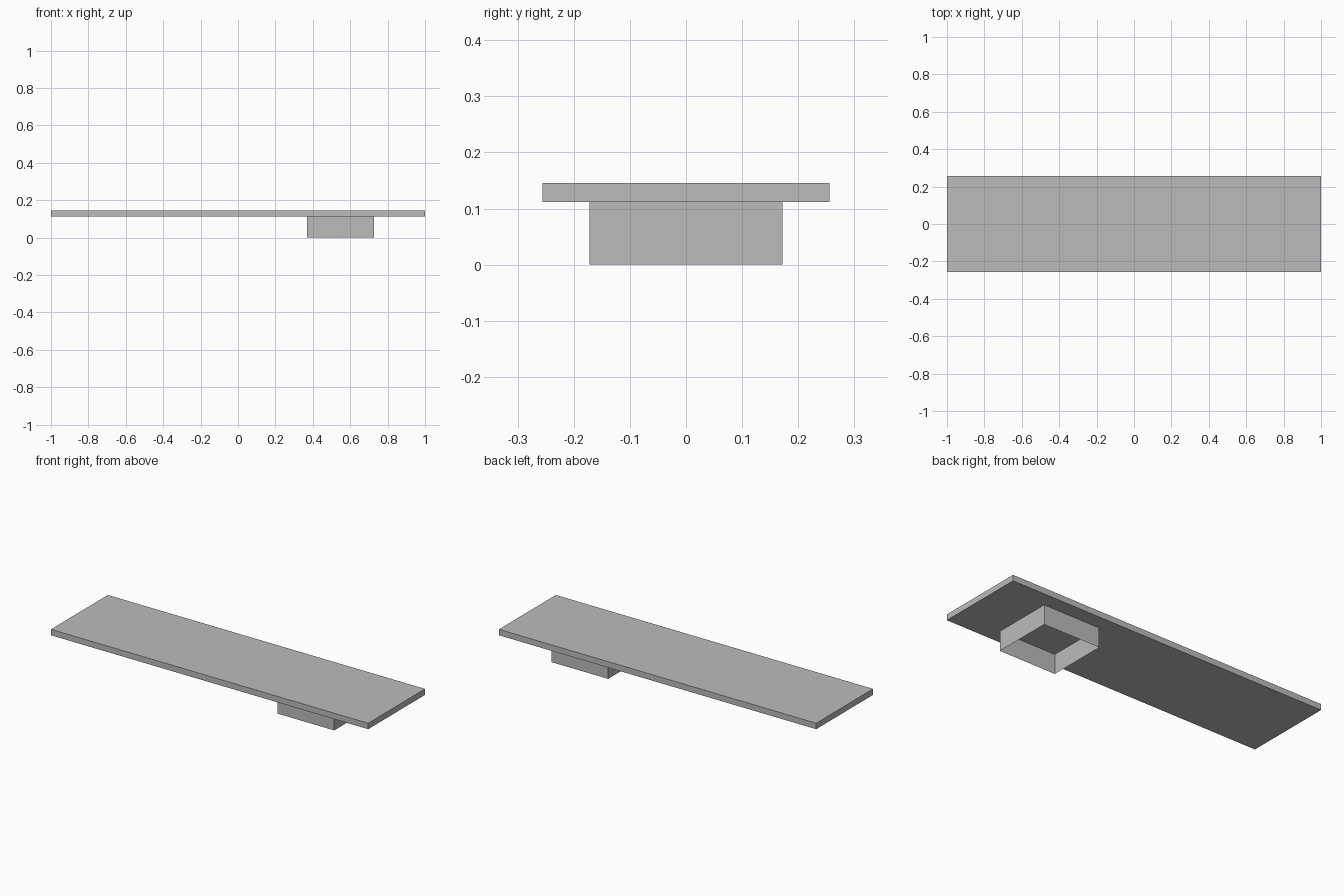
import bpy
import bmesh

if "Cube" in bpy.data.objects:
    bpy.data.objects.remove(bpy.data.objects["Cube"])

grey = bpy.data.materials.new("light grey")
grey.diffuse_color = (0.5, 0.5, 0.5, 1)
grey.use_nodes = True
grey.node_tree.nodes["Principled BSDF"].inputs["Base Color"].default_value = grey.diffuse_color


def box(name, x0, x1, half_y, z0, z1, open_ends=False):
    """Flat-faced box; open_ends leaves only the four thin side walls."""
    bm = bmesh.new()
    bmesh.ops.create_cube(bm, size=1)
    for v in bm.verts:
        v.co.x = x1 if v.co.x > 0 else x0
        v.co.y = half_y if v.co.y > 0 else -half_y
        v.co.z = z1 if v.co.z > 0 else z0
    bm.normal_update()
    if open_ends:
        ends = [f for f in bm.faces if abs(f.normal.z) > 0.5]
        bmesh.ops.delete(bm, geom=ends, context='FACES_ONLY')
    mesh = bpy.data.meshes.new(name)
    bm.to_mesh(mesh)
    bm.free()
    mesh.materials.append(grey)
    obj = bpy.data.objects.new(name, mesh)
    bpy.context.collection.objects.link(obj)
    return obj


# Long flat slab on top
box("slab", -1.0, 1.0, 0.256, 0.112, 0.146)

# Open rectangular collar of thin walls beneath one end
box("collar", 0.37, 0.727, 0.172, 0.0, 0.112, open_ends=True)
